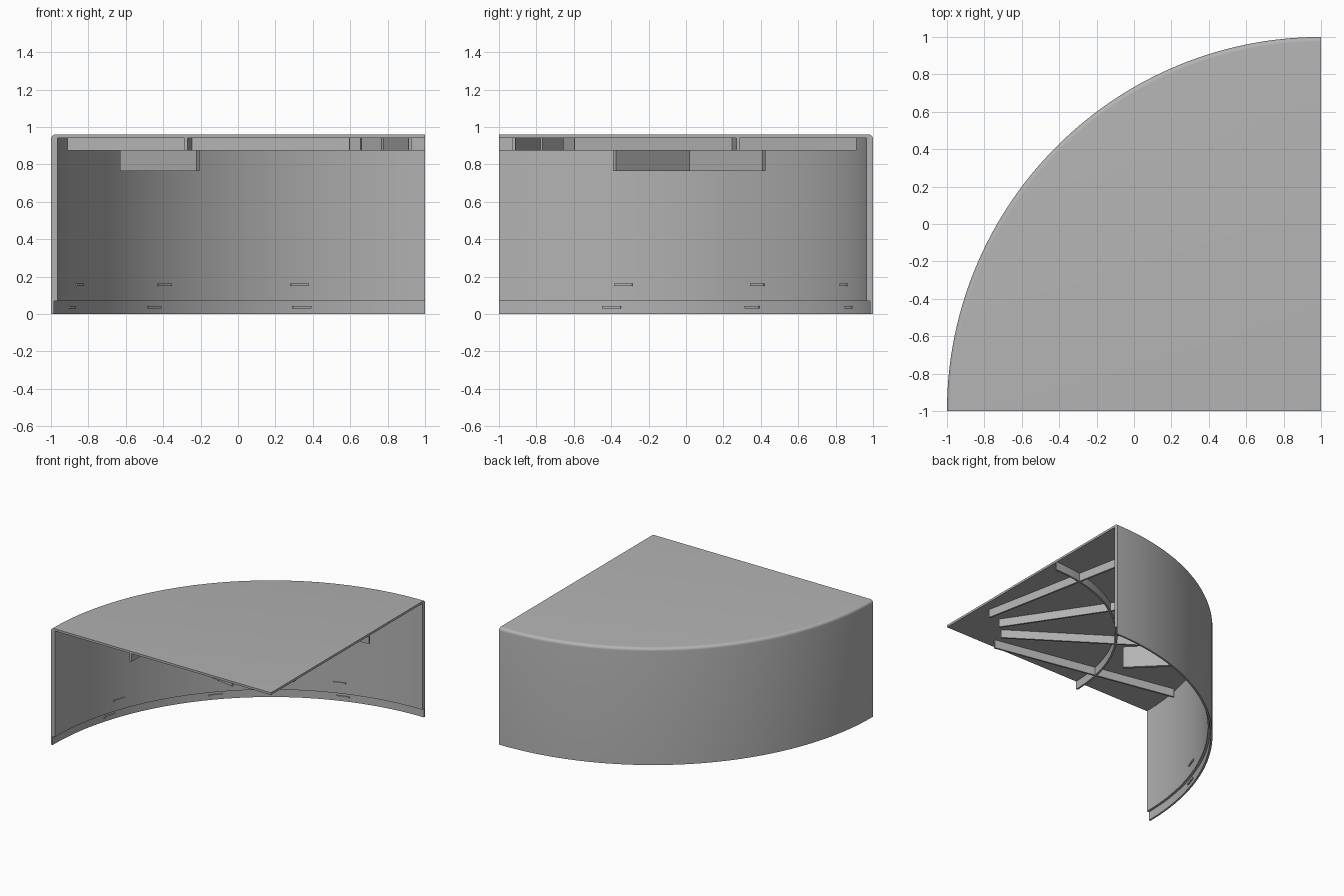
import bpy, bmesh, math
from mathutils import Vector

cube = bpy.data.objects.get("Cube")
if cube:
    bpy.data.objects.remove(cube, do_unlink=True)

grey = bpy.data.materials.new("plain grey")
grey.use_nodes = True
colour = (0.45, 0.45, 0.45, 1)
grey.diffuse_color = colour
grey.node_tree.nodes["Principled BSDF"].inputs["Base Color"].default_value = colour

CEILING = 0.942   # underside of the top plate
WALL = 1.965      # inner wall radius
LIP = 1.985       # inner radius of the thin bottom lip


def polar(r, degrees, z):
    """Point around the sector's corner, angle measured from the back edge."""
    a = math.radians(degrees)
    return Vector((1 - r * math.sin(a), -1 + r * math.cos(a), z))


def finish(name, bm, smooth=False):
    bmesh.ops.remove_doubles(bm, verts=bm.verts, dist=0.0001)
    bmesh.ops.recalc_face_normals(bm, faces=bm.faces)
    mesh = bpy.data.meshes.new(name)
    bm.to_mesh(mesh)
    bm.free()
    mesh.materials.append(grey)
    ob = bpy.data.objects.new(name, mesh)
    bpy.context.collection.objects.link(ob)
    if smooth:
        bpy.ops.object.select_all(action='DESELECT')
        ob.select_set(True)
        bpy.context.view_layer.objects.active = ob
        bpy.ops.object.shade_smooth_by_angle(angle=math.radians(30))
    return ob


def sweep(name, profile, start, end, steps):
    """Revolve a closed (radius, height) profile through part of a turn."""
    bm = bmesh.new()
    rings = []
    for i in range(steps + 1):
        a = start + (end - start) * i / steps
        rings.append([bm.verts.new(polar(r, a, z)) for r, z in profile])
    n = len(profile)
    for a, b in zip(rings, rings[1:]):
        for j in range(n):
            k = (j + 1) % n
            if profile[j][0] == 0 and profile[k][0] == 0:
                continue
            bm.faces.new((a[j], a[k], b[k], b[j]))
    bm.faces.new(rings[0])
    bm.faces.new(rings[-1])
    return finish(name, bm, True)


def rect(r0, r1, z0, z1):
    return [(r0, z0), (r1, z0), (r1, z1), (r0, z1)]


def prism(name, outline, z0, z1):
    """Extrude a flat outline upwards."""
    bm = bmesh.new()
    face = bm.faces.new([bm.verts.new((x, y, z0)) for x, y in outline])
    out = bmesh.ops.extrude_face_region(bm, geom=[face])
    top = [v for v in out["geom"] if isinstance(v, bmesh.types.BMVert)]
    bmesh.ops.translate(bm, verts=top, vec=(0, 0, z1 - z0))
    return finish(name, bm)


# Quarter-round cover: top plate, rounded rim, wall and stepped lip
fillet = 0.025
rim = [(2 - fillet + fillet * math.sin(t * math.pi / 12),
        0.96 - fillet + fillet * math.cos(t * math.pi / 12)) for t in range(7)]
shell = [(0, 0.96)] + rim + [(2, 0), (LIP, 0), (LIP, 0.07), (WALL, 0.07),
                             (WALL, CEILING), (0, CEILING)]
sweep("cover_shell", shell, 0, 90, 60)

# Curved rib and four radial ribs under the top plate
sweep("curved_rib", rect(1.27, 1.285, 0.875, CEILING), 0, 90, 40)
for i in range(4):
    angle = 11.25 + 22.5 * i
    a, b = polar(0.41, angle, 0), polar(1.947, angle, 0)
    d = (b - a).normalized()
    side = Vector((-d.y, d.x, 0)) * 0.0075
    outline = [(p.x, p.y) for p in (a - side, b - side, b + side, a + side)]
    prism(f"radial_rib_{i + 1}", outline, 0.875, CEILING)

# Right-angled bracket pointing at the wall
tip, mid, arm, t = -0.63, 0.018, 0.407, 0.016
bracket = [(tip, mid), (tip + arm, mid - arm), (tip + arm + t, mid - arm + t),
           (tip + 2 * t, mid), (tip + arm + t, mid + arm - t), (tip + arm, mid + arm)]
prism("angle_bracket", bracket, 0.765, CEILING)

# Small catches along the inner wall and the lip
for row, radius, z, angles in (("wall", WALL, 0.157, (20, 45.2, 70.2)),
                               ("lip", LIP, 0.037, (19.4, 46.9, 72.3))):
    for i, a in enumerate(angles):
        sweep(f"{row}_catch_{i + 1}", rect(radius - 0.008, radius + 0.004, z - 0.007, z + 0.007),
              a - 1.5, a + 1.5, 3)
